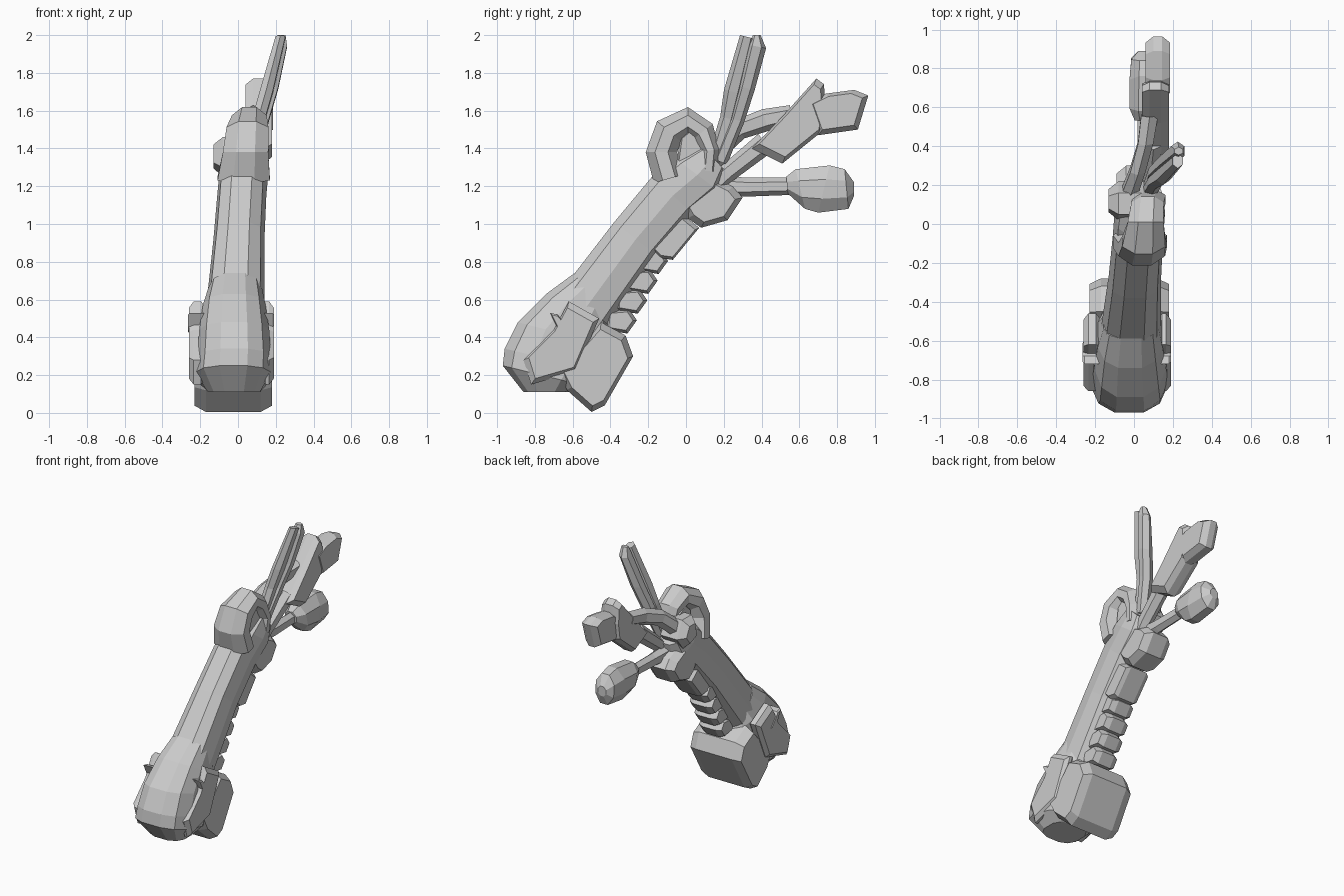
import bpy, bmesh, math
from mathutils import Vector


def finish(name, bm):
    bmesh.ops.recalc_face_normals(bm, faces=bm.faces)
    me = bpy.data.meshes.new(name)
    bm.to_mesh(me)
    bm.free()
    ob = bpy.data.objects.new(name, me)
    bpy.context.collection.objects.link(ob)
    return ob


def skin(name, loops):
    # joins closed loops of equal length and caps both ends
    bm = bmesh.new()
    rings = [[bm.verts.new(p) for p in loop] for loop in loops]
    n = len(rings[0])
    for a, b in zip(rings, rings[1:]):
        for i in range(n):
            j = (i + 1) % n
            bm.faces.new((a[i], a[j], b[j], b[i]))
    bm.faces.new(rings[0])
    bm.faces.new(rings[-1])
    return finish(name, bm)


def loft(name, rings, sides=10, power=0.75):
    # each ring: upper edge (y, z), lower edge (y, z), x from, x to
    loops = []
    for ay, az, by, bz, x0, x1 in rings:
        loop = []
        for i in range(sides):
            t = 2 * math.pi * (i + 0.5) / sides
            c, s = math.cos(t), math.sin(t)
            c = math.copysign(abs(c) ** power, c)
            s = math.copysign(abs(s) ** power, s)
            m = max(abs(math.cos(2 * math.pi * (k + .5) / sides)) ** power for k in range(sides))
            u = 0.5 + 0.5 * c / m
            loop.append((x0 + (x1 - x0) * (0.5 + 0.5 * s),
                         ay + (by - ay) * u, az + (bz - az) * u))
        loops.append(loop)
    return skin(name, loops)


def slab(name, outline, x0, x1, edge=0.03, shrink=0.85):
    # side outline with chamfered left and right faces
    cy = sum(p[0] for p in outline) / len(outline)
    cz = sum(p[1] for p in outline) / len(outline)
    loops = []
    for x, k in ((x0, shrink), (x0 + edge, 1), (x1 - edge, 1), (x1, shrink)):
        loops.append([(x, cy + (y - cy) * k, cz + (z - cz) * k) for y, z in outline])
    return skin(name, loops)


def tube(name, path, sides=6):
    # each point: x, y, z, half width in x, half thickness in the side plane
    pts = [Vector(p[:3]) for p in path]
    loops = []
    for i, p in enumerate(path):
        d = pts[min(i + 1, len(pts) - 1)] - pts[max(i - 1, 0)]
        n = Vector((0, -d.z, d.y)).normalized()
        loop = []
        for k in range(sides):
            t = 2 * math.pi * (k + 0.5) / sides
            loop.append(pts[i] + Vector((math.cos(t) * p[3], 0, 0)) + n * math.sin(t) * p[4])
        loops.append(loop)
    return skin(name, loops)


# cuff and forearm
loft("cuff", [
    (-0.86, 0.11, -0.62, 0.11, -0.16, 0.12),
    (-0.97, 0.25, -0.52, 0.14, -0.23, 0.18),
    (-0.96, 0.34, -0.45, 0.22, -0.22, 0.18),
    (-0.89, 0.48, -0.42, 0.36, -0.21, 0.17),
    (-0.74, 0.63, -0.40, 0.45, -0.19, 0.15),
    (-0.59, 0.74, -0.42, 0.50, -0.16, 0.13)], 12)
loft("forearm", [
    (-0.65, 0.66, -0.42, 0.44, -0.17, 0.14),
    (-0.38, 1.01, -0.15, 0.83, -0.13, 0.14),
    (-0.18, 1.25, 0.04, 1.05, -0.11, 0.15),
    (-0.06, 1.35, 0.18, 1.17, -0.10, 0.16),
    (0.08, 1.42, 0.21, 1.28, -0.08, 0.15)], 10)

# rear cuff box, side pads and small side catch
slab("cuff_box", [(-0.45, 0.48), (-0.32, 0.41), (-0.28, 0.30), (-0.43, 0.04),
                  (-0.50, 0.005), (-0.63, 0.12), (-0.68, 0.22)], -0.23, 0.18, 0.06, 0.85)
for side, x0, x1 in (("left", -0.26, -0.17), ("right", 0.12, 0.19)):
    slab("cuff_pad_" + side, [(-0.86, 0.28), (-0.70, 0.44), (-0.62, 0.59), (-0.46, 0.50),
                              (-0.58, 0.22), (-0.82, 0.15)], x0, x1, 0.025, 0.85)
    slab("cuff_catch_" + side, [(-0.72, 0.53), (-0.68, 0.52), (-0.60, 0.42), (-0.67, 0.43)],
         x0 - 0.005 * (side == "left"), x1, 0.01, 0.8)

# ribs and blocks under the forearm
for i in range(4):
    y, z = -0.40 + 0.055 * i, 0.42 + 0.105 * i
    slab("rib", [(y - 0.02, z + 0.12), (y + 0.10, z + 0.13), (y + 0.14, z + 0.07),
                 (y + 0.09, z), (y - 0.03, z + 0.02)], -0.09, 0.09, 0.04, 0.75)
slab("underside_block", [(-0.20, 0.88), (-0.04, 1.07), (0.07, 0.98), (-0.07, 0.81),
                         (-0.14, 0.82)], -0.08, 0.11, 0.03)
slab("wrist_block", [(-0.02, 1.08), (0.13, 1.26), (0.25, 1.20), (0.30, 1.14), (0.22, 1.02),
                     (0.08, 0.98), (0.01, 1.03)], -0.09, 0.13, 0.05, 0.75)
slab("palm_knuckle", [(0.02, 1.30), (0.05, 1.46), (0.16, 1.46), (0.22, 1.34), (0.15, 1.25)],
     -0.13, 0.10, 0.05, 0.6)

# curled finger
tube("curled_finger", [
    (0.03, -0.09, 1.24, 0.15, 0.09), (0.04, -0.13, 1.38, 0.13, 0.09),
    (0.05, -0.09, 1.49, 0.12, 0.09), (0.06, 0.01, 1.545, 0.10, 0.08),
    (0.07, 0.09, 1.49, 0.09, 0.07), (0.08, 0.13, 1.39, 0.09, 0.05),
    (0.08, 0.12, 1.28, 0.08, 0.05)], 8)
slab("curled_fingertip", [(-0.05, 1.32), (-0.03, 1.46), (0.03, 1.51), (0.11, 1.47), (0.12, 1.30)],
     -0.02, 0.12, 0.03)

# pair of raised fingers
tube("raised_finger_front", [
    (0.07, 0.15, 1.33, 0.04, 0.04), (0.11, 0.22, 1.56, 0.04, 0.04),
    (0.15, 0.25, 1.70, 0.04, 0.05), (0.225, 0.325, 1.99, 0.03, 0.04)])
tube("raised_finger_rear", [
    (0.08, 0.18, 1.33, 0.04, 0.04), (0.12, 0.27, 1.55, 0.05, 0.04),
    (0.17, 0.32, 1.72, 0.05, 0.045), (0.225, 0.375, 1.94, 0.04, 0.05),
    (0.23, 0.375, 2.0, 0.025, 0.02)])

# long finger with forked tip
tube("long_finger", [
    (0.06, 0.10, 1.16, 0.05, 0.05), (0.08, 0.22, 1.27, 0.05, 0.05),
    (0.10, 0.42, 1.43, 0.05, 0.06)])
slab("long_finger_middle", [(0.35, 1.40), (0.52, 1.58), (0.69, 1.77), (0.73, 1.74), (0.74, 1.62),
                            (0.72, 1.49), (0.51, 1.32)], 0.04, 0.18, 0.04, 0.85)
slab("long_finger_tip", [(0.64, 1.64), (0.74, 1.69), (0.89, 1.71), (0.965, 1.68), (0.91, 1.50),
                         (0.70, 1.47)], 0.06, 0.185, 0.04, 0.8)

# bent finger behind
tube("bent_finger", [
    (-0.04, 0.12, 1.36, 0.05, 0.06), (0.02, 0.28, 1.50, 0.045, 0.055),
    (0.06, 0.42, 1.55, 0.045, 0.06), (0.08, 0.56, 1.58, 0.05, 0.05)])

# low finger with bulb
tube("low_finger", [
    (0.04, 0.16, 1.20, 0.05, 0.06), (0.05, 0.32, 1.195, 0.04, 0.05),
    (0.05, 0.58, 1.20, 0.035, 0.045)])
loft("bulb", [
    (0.53, 1.25, 0.54, 1.16, 0.00, 0.10),
    (0.58, 1.29, 0.63, 1.08, -0.03, 0.14),
    (0.76, 1.31, 0.70, 1.06, -0.03, 0.15),
    (0.84, 1.29, 0.86, 1.08, -0.02, 0.14),
    (0.89, 1.22, 0.89, 1.15, 0.02, 0.09)], 8, 1.0)
